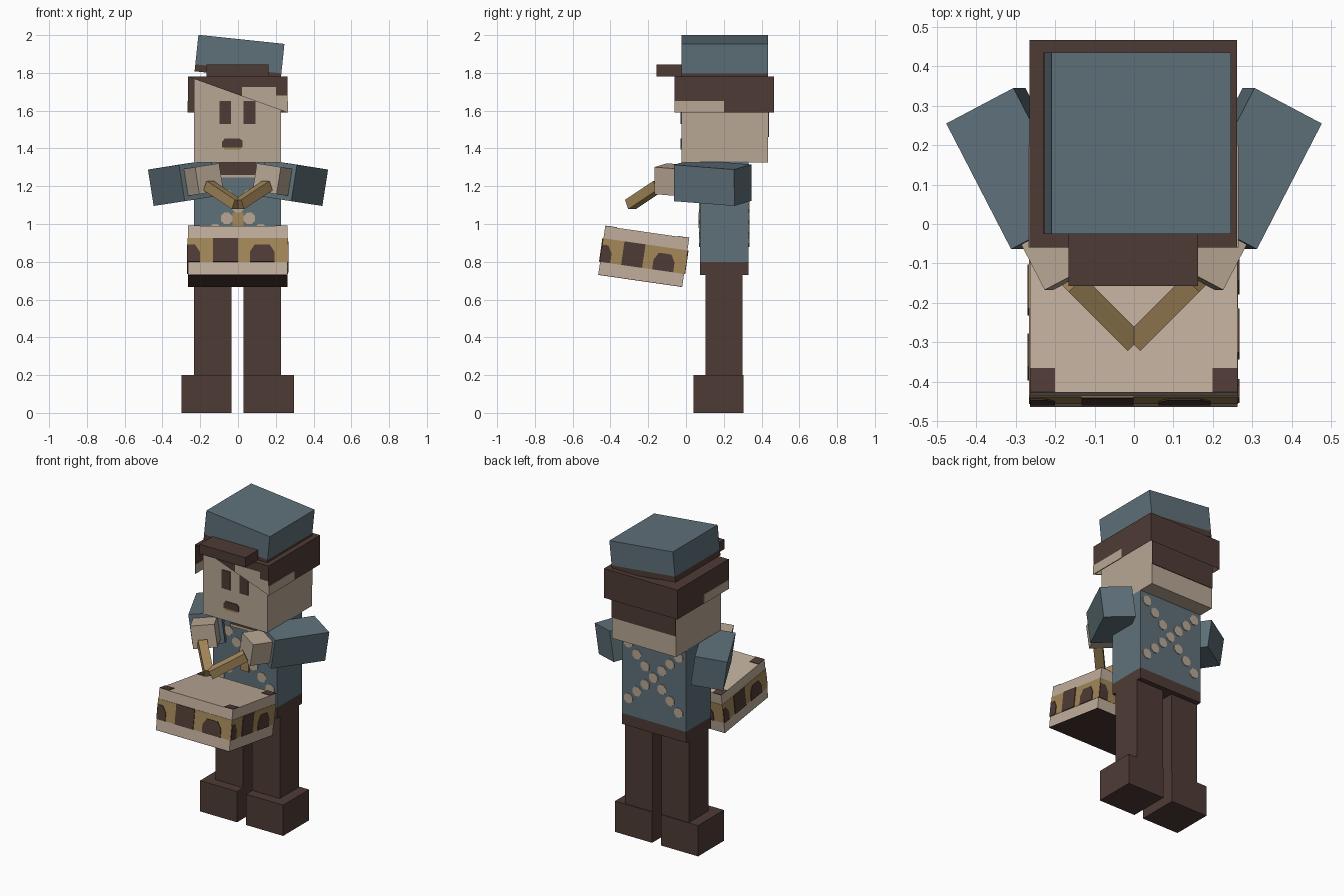
import bpy, bmesh, math
from mathutils import Matrix, Vector

cube = bpy.data.objects.get("Cube")
if cube:
    bpy.data.objects.remove(cube, do_unlink=True)


def material(name, rgb):
    lin = [((c / 255 + 0.055) / 1.055) ** 2.4 for c in rgb] + [1.0]
    m = bpy.data.materials.new(name)
    m.use_nodes = True
    m.diffuse_color = lin
    m.node_tree.nodes["Principled BSDF"].inputs["Base Color"].default_value = lin
    return m


BLUE = material("slate_blue", (95, 113, 122))
SKIN = material("skin", (184, 167, 148))
CREAM = material("drum_cream", (192, 174, 156))
BROWN = material("dark_brown", (79, 59, 53))
TAN = material("tan_wood", (163, 135, 89))
ID = Matrix.Identity(4)


def rot(deg, axis):
    return Matrix.Rotation(math.radians(deg), 4, axis)


def finish(bm, name, mat, m):
    bmesh.ops.recalc_face_normals(bm, faces=bm.faces)
    me = bpy.data.meshes.new(name)
    bm.to_mesh(me)
    bm.free()
    me.materials.append(mat)
    ob = bpy.data.objects.new(name, me)
    ob.matrix_world = m
    bpy.context.collection.objects.link(ob)
    return ob


def box(name, mat, xs, ys, zs, m=ID, skip=()):
    """Box from ranges; faces whose normal is in skip are left open."""
    bm = bmesh.new()
    bmesh.ops.create_cube(bm, size=1)
    for v in bm.verts:
        v.co = [r[0] if c < 0 else r[1] for c, r in zip(v.co, (xs, ys, zs))]
    bm.normal_update()
    gone = [f for f in bm.faces if any(f.normal.dot(Vector(s)) > 0.9 for s in skip)]
    bmesh.ops.delete(bm, geom=gone, context='FACES')
    return finish(bm, name, mat, m)


def plate(name, mat, pts, m=ID, t=0.004):
    """Thin plate from an x-z outline, raised towards local -y."""
    bm = bmesh.new()
    f = bm.faces.new([bm.verts.new((x, 0, z)) for x, z in pts])
    ext = bmesh.ops.extrude_face_region(bm, geom=[f])
    verts = [g for g in ext["geom"] if isinstance(g, bmesh.types.BMVert)]
    bmesh.ops.translate(bm, verts=verts, vec=(0, -t, 0))
    return finish(bm, name, mat, m)


def rect(x0, x1, z0, z1):
    return [(x0, z0), (x1, z0), (x1, z1), (x0, z1)]


# Legs and boots
for side, x0, x1, b0, b1 in (("right", -.233, -.035, -.30, -.035),
                             ("left", .03, .228, .03, .296)):
    box(side + "_leg", BROWN, (x0, x1), (.103, .30), (.2, .75))
    box(side + "_boot", BROWN, (b0, b1), (.04, .305), (0, .2))

# Torso with brown hem
box("coat", BLUE, (-.233, .228), (.074, .332), (.8, 1.33))
box("coat_hem", BROWN, (-.233, .228), (.074, .332), (.73, .8))

# Crossed lacing on chest and back
for part, m in (("chest", Matrix.Translation((0, .074, 1.09))),
                ("back", Matrix.Translation((0, .332, 1.09)) @ rot(180, 'Z'))):
    for i in range(-3, 4):
        for s in ((1, -1) if i else (1,)):
            c, r = Vector((i * .06, s * i * .06)), .033
            pts = [(c.x + r * math.cos(a), c.y + r * math.sin(a))
                   for a in (math.radians(22.5 + 45 * k) for k in range(8))]
            plate(part + "_lacing", SKIN, pts, m)
chest = Matrix.Translation((0, .074, 0))
plate("collar", BROWN, rect(-.1, .095, 1.26, 1.325), chest, .007)
plate("collar_trim", SKIN, rect(-.1, .095, 1.245, 1.26), chest, .007)
plate("chest_strap", TAN, rect(-.03, .03, .98, 1.06), chest, .007)

# Arms, hands and drumsticks
for side, s in (("left", 1), ("right", -1)):
    arm = (Matrix.Translation((s * .294, .141, 1.218)) @ rot(-27.3 * s, 'Z')
           @ rot(-4, 'X') @ rot(8 * s, 'Y'))
    box(side + "_sleeve", BLUE, (-.0975, .0975), (-.18, .18), (-.0975, .0975), arm)
    box(side + "_hand", SKIN, (-.0725, .0725), (-.31, -.17), (-.0725, .0725), arm)
    aim = Vector((s * .15, .15, .1))
    stick = (Matrix.Translation((s * .005, -.295, 1.103))
             @ aim.to_track_quat('Y', 'Z').to_matrix().to_4x4())
    box(side + "_drumstick", TAN, (-.0275, .0275), (0, aim.length), (-.0275, .0275), stick)

# Drum, tilted down towards the body
HW, HD, HH = .2635, .2245, .129
drum = Matrix.Translation((-.001, -.2237, .829)) @ rot(-8.2, 'X')
box("drum_body", CREAM, (-HW, HW), (-HD, HD), (-HH, HH), drum)
box("drum_band", TAN, (-HW - .002, HW + .002), (-HD - .002, HD + .002), (-.062, .064), drum)
box("drum_underside", BROWN, (-HW, HW), (-HD, HD), (-HH - .003, -HH), drum)
for k in range(4):
    half, out = (HW, HD) if k % 2 == 0 else (HD, HW)
    m = drum @ rot(90 * k, 'Z') @ Matrix.Translation((0, -out - .002, 0))
    u = lambda f: (f * 2 - 1) * half
    plate("drum_block", BROWN, rect(u(.25), u(.5), -.062, .064), m)
    plate("drum_half_arch", BROWN, [(u(0), -.062), (u(.12), -.062), (u(.12), -.01),
                                    (u(.07), .03), (u(0), .03)], m)
    plate("drum_arch", BROWN, [(u(.62), -.062), (u(.87), -.062), (u(.87), -.01),
                               (u(.82), .03), (u(.67), .03), (u(.62), -.01)], m)
for sx in (-1, 1):
    for sy in (-1, 1):
        box("drum_corner", BROWN, sorted((sx * .2, sx * HW)), sorted((sy * .163, sy * HD)),
            (HH, HH + .003), drum)

# Head and face
box("head", SKIN, (-.233, .228), (-.025, .435), (1.325, 1.77))
face = Matrix.Translation((0, -.025, 0))
plate("right_eye", BROWN, rect(-.098, -.037, 1.53, 1.65), face)
plate("left_eye", BROWN, rect(.03, .092, 1.53, 1.65), face)
plate("mouth", BROWN, [(-.085, 1.405), (.024, 1.405), (.024, 1.44), (.01, 1.452),
                       (-.07, 1.452), (-.085, 1.435)], face)
plate("lower_lip", TAN, rect(-.075, .015, 1.394, 1.405), face)
plate("nape_hair", BROWN, rect(-.228, .233, 1.46, 1.77),
      Matrix.Translation((0, .435, 0)) @ rot(180, 'Z'))

# Hair shell with a slanted fringe
box("hair_shell", BROWN, (-.265, .262), (-.06, .467), (1.59, 1.78),
    skip=((0, -1, 0), (0, 0, -1)))
front = Matrix.Translation((0, -.056, 0))
plate("fringe", BROWN, [(-.265, 1.78), (.02, 1.677), (.02, 1.725), (.2, 1.725),
                        (.2, 1.68), (.262, 1.68), (.262, 1.78)], front)
plate("fringe_skin", SKIN, [(.02, 1.677), (.262, 1.59), (.262, 1.68), (.2, 1.68),
                            (.2, 1.725), (.02, 1.725)], front)
for name, x in (("right_temple", -.265), ("left_temple", .262)):
    box(name, SKIN, (x - .003, x + .003), (-.06, .2), (1.59, 1.65))

# Cap, tipped to one side, and its brim
cap = Matrix.Translation((.008, .205, 1.881)) @ rot(6, 'Y')
box("cap_crown", BLUE, (-.229, .229), (-.23, .23), (-.06, .097), cap)
box("cap_band", BROWN, (-.229, .229), (-.23, .23), (-.097, -.06), cap)
box("cap_brim", BROWN, (-.166, .162), (-.157, -.02), (1.782, 1.845))
